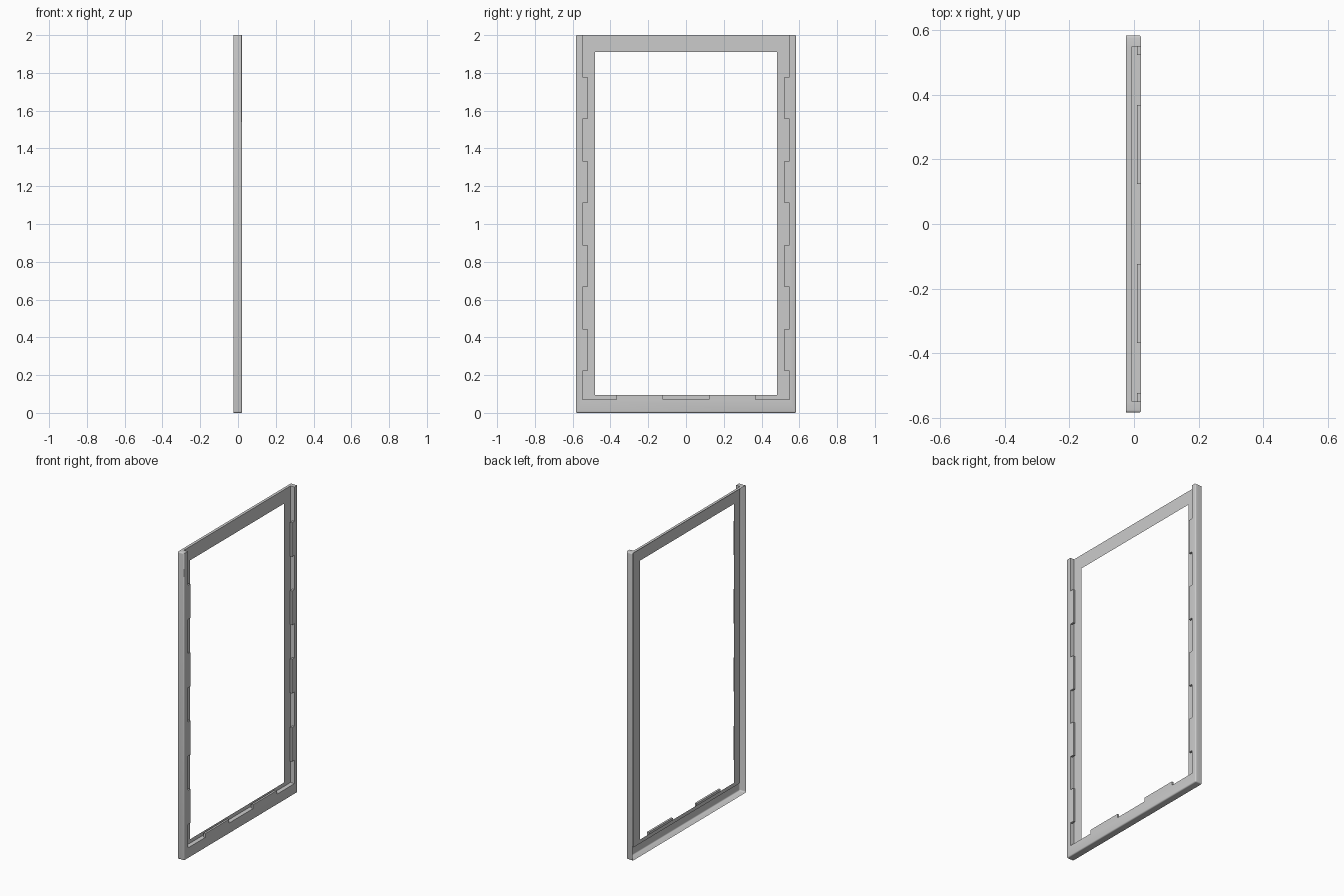
import bpy
import bmesh

cube = bpy.data.objects.get("Cube")
if cube:
    bpy.data.objects.remove(cube, do_unlink=True)

# Main sizes: x is depth, y is width, z is height
BACK, SHEET, TAB_BACK, FRONT = -0.024, -0.006, 0.009, 0.022
OUT_Y, RIM_Y, TAB_Y, OPEN_Y = 0.583, 0.548, 0.522, 0.483
TOP, RIM_Z, OPEN_Z, OPEN_TOP = 2.0, 0.07, 0.095, 1.91

grey = bpy.data.materials.new("light_grey")
grey.use_nodes = True
colour = (0.6, 0.6, 0.6, 1)
grey.diffuse_color = colour
grey.node_tree.nodes["Principled BSDF"].inputs["Base Color"].default_value = colour


def finish(name, bm):
    bmesh.ops.recalc_face_normals(bm, faces=bm.faces[:])
    mesh = bpy.data.meshes.new(name)
    bm.to_mesh(mesh)
    bm.free()
    mesh.materials.append(grey)
    obj = bpy.data.objects.new(name, mesh)
    bpy.context.collection.objects.link(obj)
    return obj


def pull_back(bm, edges, distance):
    made = bmesh.ops.extrude_edge_only(bm, edges=edges)["geom"]
    verts = [g for g in made if isinstance(g, bmesh.types.BMVert)]
    bmesh.ops.translate(bm, verts=verts, vec=(-distance, 0, 0))


def same(a, b):
    return abs(a - b) < 1e-4


def lies_on(edge, axis, value):
    return all(same(abs(v.co[axis]), value) for v in edge.verts)


def on_outline(edge):
    return (lies_on(edge, 1, OUT_Y) or lies_on(edge, 2, 0)
            or lies_on(edge, 2, TOP))


# Hollow frame: U-shaped rim, open at the top, with its inner walls
bm = bmesh.new()
half = [(OUT_Y, 0), (OUT_Y, TOP), (RIM_Y, TOP), (RIM_Y, RIM_Z)]
outline = half + [(-y, z) for y, z in reversed(half)]
bm.faces.new([bm.verts.new((FRONT, y, z)) for y, z in outline])
pull_back(bm, bm.edges[:], FRONT - SHEET)

# Recessed sheet around the opening
def ring(y, low, high):
    return [bm.verts.new((SHEET, *p))
            for p in ((-y, low), (y, low), (y, high), (-y, high))]

outer = ring(RIM_Y, RIM_Z, TOP)
inner = ring(OPEN_Y, OPEN_Z, OPEN_TOP)
for i in range(4):
    j = (i + 1) % 4
    bm.faces.new((outer[i], outer[j], inner[j], inner[i]))
bmesh.ops.remove_doubles(bm, verts=bm.verts[:], dist=1e-5)

# Outer skirt that leaves the back open
skirt = [e for e in bm.edges
         if e.is_boundary and lies_on(e, 0, -SHEET) and on_outline(e)]
pull_back(bm, skirt, SHEET - BACK)

# Rounded front edge and rounded outer corners
rounded = []
for e in bm.edges:
    front_edge = lies_on(e, 0, FRONT) and (lies_on(e, 1, OUT_Y) or lies_on(e, 2, 0))
    corner = lies_on(e, 1, OUT_Y) and (lies_on(e, 2, 0) or lies_on(e, 2, TOP))
    if front_edge or corner:
        rounded.append(e)
bmesh.ops.bevel(bm, geom=rounded, offset=0.008, offset_type='OFFSET',
                segments=4, profile=0.5, affect='EDGES')
frame = finish("frame_shell", bm)
bpy.ops.object.select_all(action='DESELECT')
frame.select_set(True)
bpy.context.view_layer.objects.active = frame
bpy.ops.object.shade_smooth_by_angle(angle=0.6)


# Retaining tabs along the inner rim
def tab(name, y0, y1, z0, z1):
    bm = bmesh.new()
    bmesh.ops.create_cube(bm, size=1)
    for v in bm.verts:
        v.co = (FRONT if v.co.x > 0 else TAB_BACK,
                y1 if v.co.y > 0 else y0,
                z1 if v.co.z > 0 else z0)
    # The side against the rim stays open
    hidden = [f for f in bm.faces
              if all(same(abs(v.co.y), RIM_Y) for v in f.verts)
              or all(same(v.co.z, RIM_Z) for v in f.verts)]
    bmesh.ops.delete(bm, geom=hidden, context='FACES')
    finish(name, bm)


STEP = TOP / 9
for side, sign in (("left", 1), ("right", -1)):
    for n in range(4):
        low = STEP * (2 * n + 1)
        y0, y1 = sorted((sign * TAB_Y, sign * RIM_Y))
        tab(f"{side}_side_tab_{n + 1}", y0, y1, low, low + STEP)
    y0, y1 = sorted((sign * 0.123, sign * 0.368))
    tab(f"{side}_bottom_tab", y0, y1, RIM_Z, OPEN_Z)
